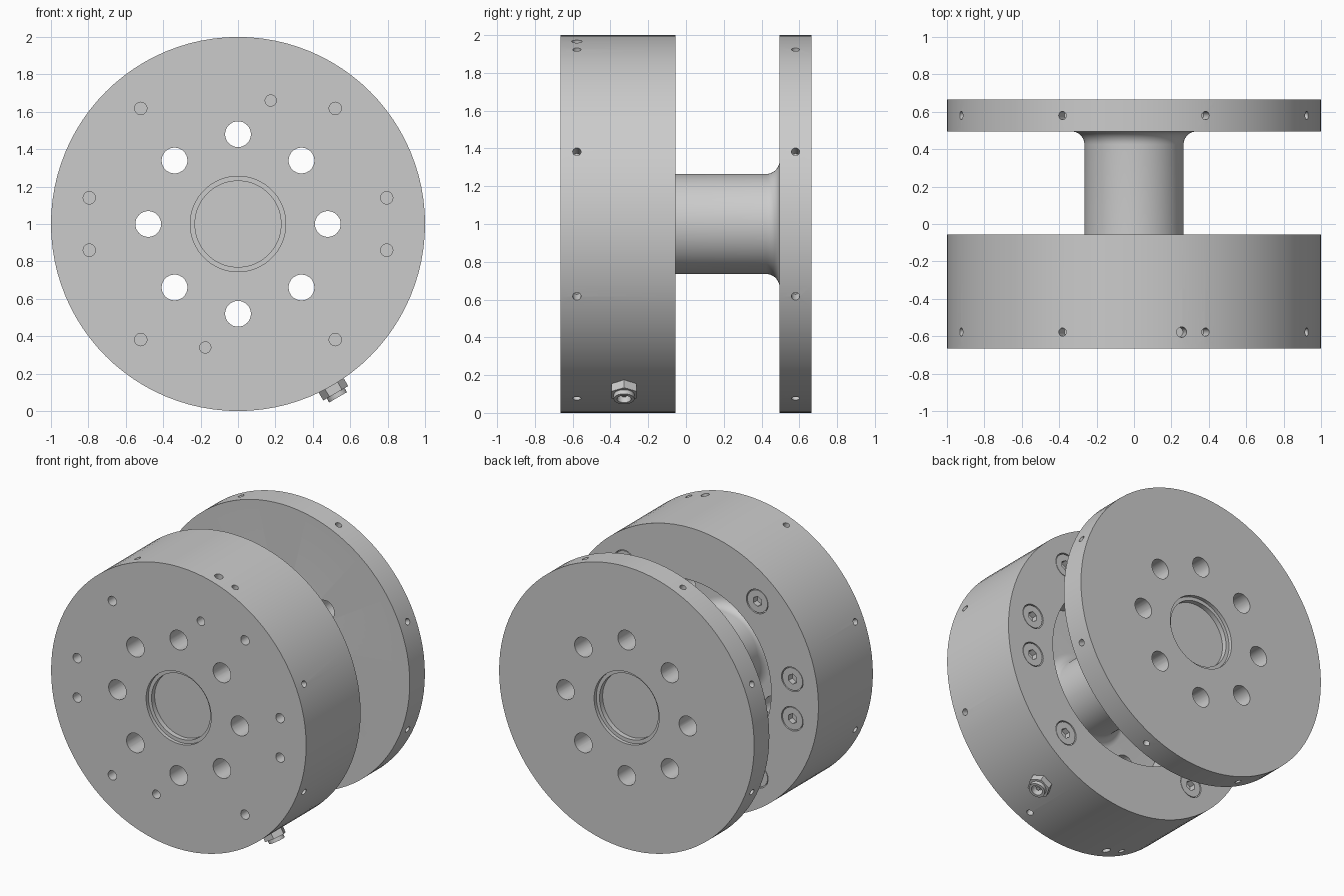
import bpy, bmesh
from math import sin, cos, pi, radians, sqrt
from mathutils import Vector, Matrix

if "Cube" in bpy.data.objects:
    bpy.data.objects.remove(bpy.data.objects["Cube"])

C = Vector((0, 0, 1))  # hub centre, axis runs along y


def make(name, bm, smooth=True):
    bmesh.ops.recalc_face_normals(bm, faces=bm.faces)
    me = bpy.data.meshes.new(name)
    bm.to_mesh(me)
    bm.free()
    ob = bpy.data.objects.new(name, me)
    bpy.context.collection.objects.link(ob)
    return ob


def cyl(bm, p0, p1, r, n=32, spin=0.0):
    p0, p1 = Vector(p0), Vector(p1)
    d = p1 - p0
    m = (Matrix.Translation((p0 + p1) / 2) @ d.to_track_quat('Z', 'Y').to_matrix().to_4x4()
         @ Matrix.Rotation(spin, 4, 'Z'))
    bmesh.ops.create_cone(bm, cap_ends=True, segments=n, radius1=r, radius2=r,
                          depth=d.length, matrix=m)


def cut(ob, bm):
    tool = make("cutter", bm)
    tool.hide_render = True
    mod = ob.modifiers.new("cut", 'BOOLEAN')
    mod.object = tool
    mod.solver = 'EXACT'
    bpy.context.view_layer.objects.active = ob
    bpy.ops.object.modifier_apply(modifier=mod.name)
    bpy.data.objects.remove(tool)


def smooth(ob):
    bpy.ops.object.select_all(action='DESELECT')
    ob.select_set(True)
    bpy.context.view_layer.objects.active = ob
    bpy.ops.object.shade_smooth_by_angle(angle=radians(30))


# Turned body: thick front drum with rear recess, filleted shaft, rear flange
half = [(.335 - .07 * sin(a), .425 + .07 * cos(a)) for a in [i * pi / 16 for i in range(9)]]
prof = [(0, -.605), (.23, -.605), (.23, -.64), (.255, -.64), (.255, -.665), (1, -.665),
        (1, -.055), (.63, -.055), (.63, -.495)]
prof += [(r, -y) for r, y in half] + half[::-1]
prof += [(1, .495), (1, .665), (.255, .665), (.255, .64), (.23, .64), (.23, .605), (0, .605)]
bm = bmesh.new()
vs = [bm.verts.new((r, y, 1)) for r, y in prof]
es = [bm.edges.new(p) for p in zip(vs, vs[1:])]
bmesh.ops.spin(bm, geom=vs + es, cent=C, axis=(0, 1, 0), angle=2 * pi, steps=96)
bmesh.ops.remove_doubles(bm, verts=bm.verts, dist=1e-5)
body = make("spool_body", bm)

bolts = [(sx * x, 1 + sz * z) for x, z in ((.52, .618), (.795, .14))
         for sx in (-1, 1) for sz in (-1, 1)]

holes = bmesh.new()
# Through holes around the hub
for i in range(8):
    a = i * pi / 4
    x, z = .48 * cos(a), 1 + .48 * sin(a)
    cyl(holes, (x, -.8, z), (x, .8, z), .069)
# Bolt holes on the front, counterbores behind
for x, z in bolts:
    cyl(holes, (x, -.7, z), (x, -.58, z), .033, 24)
    cyl(holes, (x, -.14, z), (x, .1, z), .085)
# Locating pin holes
for s in (-1, 1):
    cyl(holes, (s * .175, -.7, 1 + s * .66), (s * .175, -.58, 1 + s * .66), .03, 24)


# Radial holes in both rims
def radial(dx, dz, y, r):
    d = Vector((dx, 0, dz))
    base = C + Vector((0, y, 0))
    cyl(holes, base + d * .92, base + d * 1.1, r, 20)


for y in (-.578, .58):
    for i in range(8):
        a = (i + .5) * pi / 4
        radial(cos(a), sin(a), y, .022)
for s in (-1, 1):
    radial(s * .255, s * sqrt(1 - .255 ** 2), -.578, .028)
cut(body, holes)
smooth(body)

# Socket head bolts
bm, sockets = bmesh.new(), bmesh.new()
for x, z in bolts:
    cyl(bm, (x, -.15, z), (x, -.058, z), .079)
    cyl(sockets, (x, -.1, z), (x, 0, z), .036, 6)
heads = make("bolt_heads", bm)
cut(heads, sockets)
smooth(heads)

# Cable connector: hex nut, threaded collar, pin
d = Vector((cos(radians(-60)), 0, sin(radians(-60))))
base = C + Vector((0, -.328, 0))
bm = bmesh.new()
cyl(bm, base + d * .98, base + d * 1.045, .077, 6, pi / 2)
q = d.to_track_quat('Z', 'Y')
# turn the nut so its corners lie across the axis
tang = d.cross(Vector((0, 1, 0)))
v = max(bm.verts, key=lambda w: (w.co - base).dot(tang))
if (v.co - base).dot(tang) < .076:
    bmesh.ops.rotate(bm, verts=bm.verts, cent=base, matrix=Matrix.Rotation(pi / 6, 3, d))
nut = make("connector_nut", bm)
bm = bmesh.new()
cyl(bm, base + d * 1.02, base + d * 1.07, .055)
collar = make("connector_collar", bm)
for ob in (nut, collar):
    bm = bmesh.new()
    cyl(bm, base + d * 1.015, base + d * 1.1, .037)
    cut(ob, bm)
    smooth(ob)
bm = bmesh.new()
cyl(bm, base + d * 1.0, base + d * 1.05, .014, 16)
smooth(make("connector_pin", bm))
